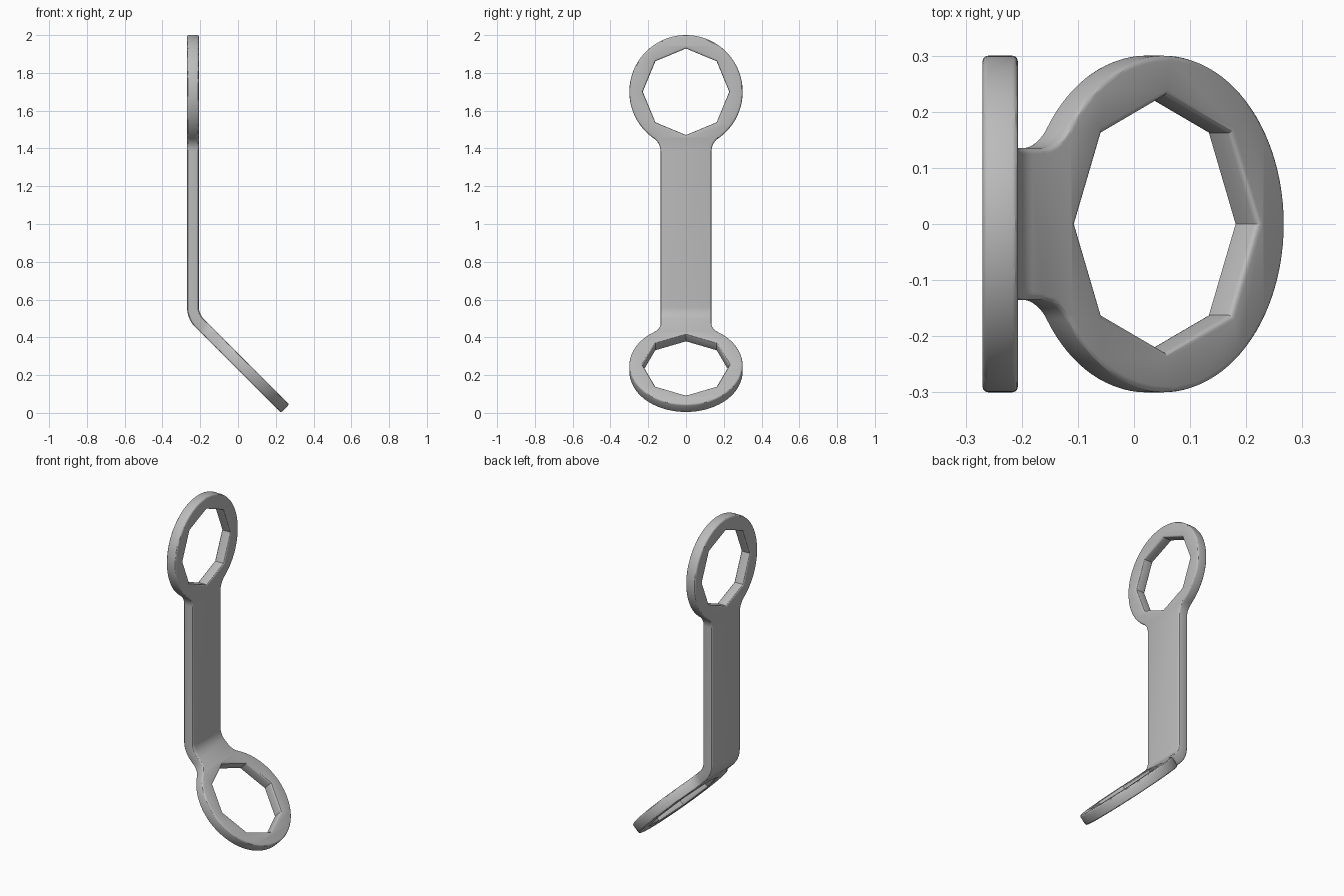
import bpy, bmesh
from math import sin, cos, pi, atan2, sqrt

if "Cube" in bpy.data.objects:
    bpy.data.objects.remove(bpy.data.objects["Cube"], do_unlink=True)

# Main sizes
RING, HOLE, HALF_W = 0.30, 0.229, 0.135
HALF_T, EDGE = 0.0315, 0.01
TOP_C, LOW_C = 1.70, 0.126            # ring centres along the flat strip
MID_X, BEND_U, BEND_R, BEND_A = -0.2385, 0.56, 0.12, pi / 4

# Fillet between ring and handle
NECK = 0.315
FILLET = (HALF_W**2 + NECK**2 - RING**2) / (2 * (RING - HALF_W))


def half_ring(centre, sign):
    """Ring tip to handle on the +y side; sign flips the ring end for end."""
    blend = atan2(NECK, HALF_W + FILLET)
    pts = []
    for i in range(41):
        a = (pi / 2 + blend) * i / 40
        pts.append((RING * sin(a), centre + sign * RING * cos(a)))
    for i in range(1, 13):
        b = blend * (1 - i / 12)
        pts.append((HALF_W + FILLET - FILLET * cos(b),
                    centre + sign * (FILLET * sin(b) - NECK)))
    return pts


def octagon(centre):
    return [(HOLE * sin(i * pi / 4), centre + HOLE * cos(i * pi / 4)) for i in range(8)]


# Flat outline with two octagonal holes, extruded with rounded rims
side = half_ring(TOP_C, 1) + half_ring(LOW_C, -1)[::-1]
outline = side + [(-x, u) for x, u in side[-2:0:-1]]
curve = bpy.data.curves.new("wrench_profile", "CURVE")
curve.dimensions, curve.fill_mode = "2D", "BOTH"
curve.extrude, curve.bevel_depth = HALF_T - EDGE, EDGE
curve.bevel_resolution, curve.offset = 2, -EDGE
for loop in (outline, octagon(TOP_C), octagon(LOW_C)):
    spline = curve.splines.new("POLY")
    spline.points.add(len(loop) - 1)
    for p, (x, u) in zip(spline.points, loop):
        p.co = (x, u, 0, 1)
    spline.use_cyclic_u = True
flat = bpy.data.objects.new("wrench_profile", curve)
bpy.context.collection.objects.link(flat)
graph = bpy.context.evaluated_depsgraph_get()
mesh = bpy.data.meshes.new_from_object(flat.evaluated_get(graph))
bpy.data.objects.remove(flat, do_unlink=True)

# Cut rows across the bend, then bend the lower end forward
bm = bmesh.new()
bm.from_mesh(mesh)
bmesh.ops.remove_doubles(bm, verts=bm.verts, dist=0.0002)
STEPS = 8
for i in range(STEPS + 1):
    bmesh.ops.bisect_plane(bm, geom=bm.verts[:] + bm.edges[:] + bm.faces[:],
                           plane_co=(0, BEND_U - BEND_R * BEND_A * i / STEPS, 0),
                           plane_no=(0, 1, 0))
for v in bm.verts:
    y, u, t = v.co
    run = BEND_U - u
    a = min(max(run / BEND_R, 0), BEND_A)
    rest = run - BEND_R * a
    v.co = (MID_X + BEND_R - (BEND_R - t) * cos(a) + rest * sin(a),
            y,
            BEND_U - (BEND_R - t) * sin(a) - rest * cos(a))
bmesh.ops.recalc_face_normals(bm, faces=bm.faces)
bm.to_mesh(mesh)
bm.free()

# Grey metal
grey = bpy.data.materials.new("grey_metal")
grey.use_nodes = True
colour = (0.5, 0.5, 0.5, 1)
grey.diffuse_color = colour
grey.node_tree.nodes["Principled BSDF"].inputs["Base Color"].default_value = colour
mesh.materials.clear()
mesh.materials.append(grey)
for poly in mesh.polygons:
    poly.material_index = 0

wrench = bpy.data.objects.new("ring_wrench", mesh)
bpy.context.collection.objects.link(wrench)
bpy.ops.object.select_all(action="DESELECT")
wrench.select_set(True)
bpy.context.view_layer.objects.active = wrench
bpy.ops.object.shade_smooth_by_angle(angle=pi / 6)
